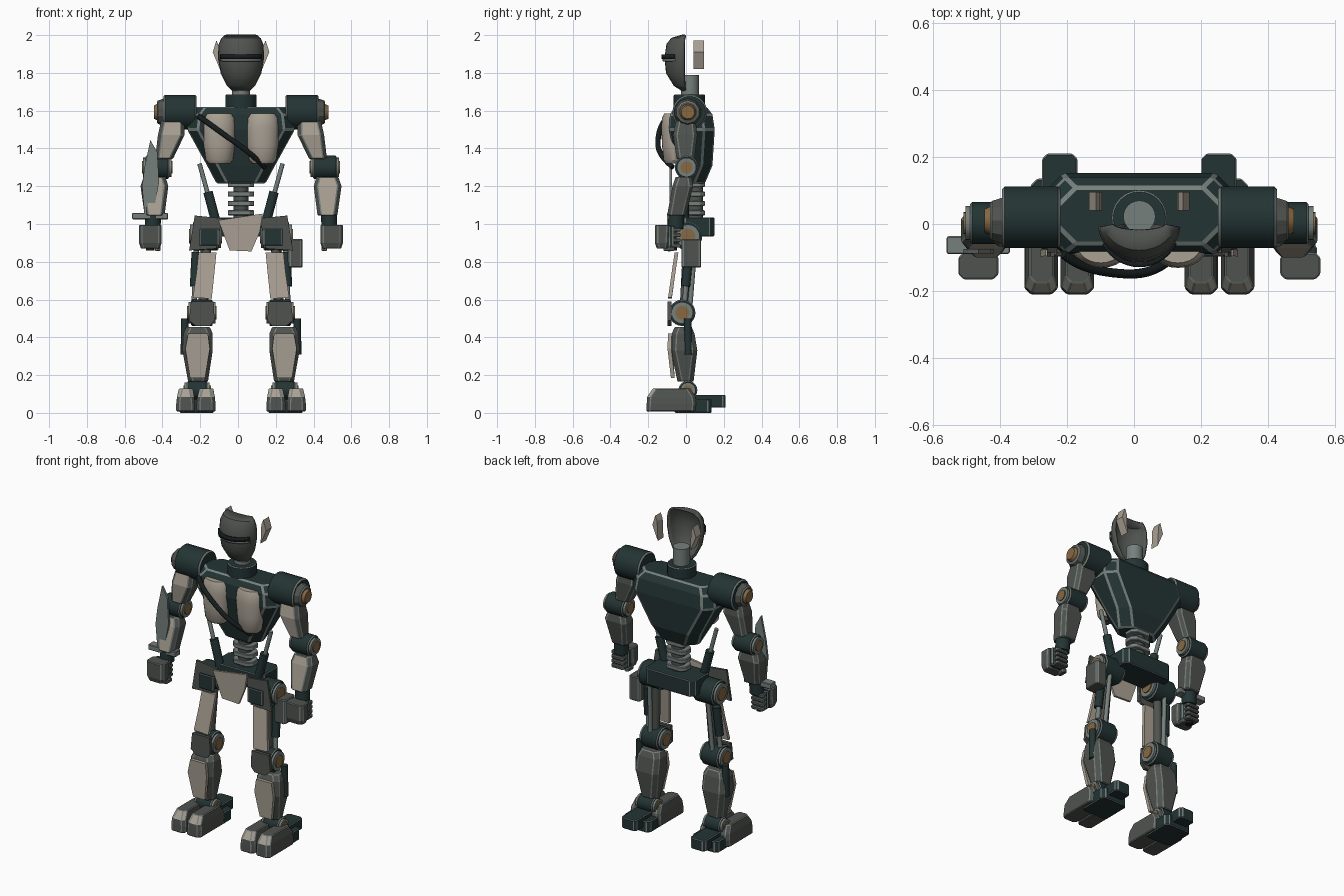
import bpy, bmesh, math
from mathutils import Vector, Matrix

if "Cube" in bpy.data.objects:
    bpy.data.objects.remove(bpy.data.objects["Cube"])

CX = 0.016  # body centre line (the knife widens one side)

def material(name, rgb):
    m = bpy.data.materials.new(name)
    m.diffuse_color = (*rgb, 1)
    m.use_nodes = True
    m.node_tree.nodes["Principled BSDF"].inputs["Base Color"].default_value = m.diffuse_color
    return m

DARK = material("dark teal", (0.017, 0.034, 0.034))
ARMOUR = material("grey green", (0.078, 0.086, 0.077))
TRIM = material("worn grey", (0.18, 0.215, 0.205))
BEIGE = material("beige", (0.40, 0.355, 0.295))
BRONZE = material("bronze", (0.24, 0.14, 0.055))
BLACK = material("black", (0.008, 0.012, 0.013))

def finish(name, bm, mats, bevel=0, angle=30, smooth=False):
    bmesh.ops.recalc_face_normals(bm, faces=bm.faces)
    me = bpy.data.meshes.new(name)
    bm.to_mesh(me)
    bm.free()
    for m in mats:
        me.materials.append(m)
    if smooth:
        me.polygons.foreach_set("use_smooth", [True] * len(me.polygons))
        me.set_sharp_from_angle(angle=math.radians(32))
    ob = bpy.data.objects.new(name, me)
    bpy.context.collection.objects.link(ob)
    if bevel:  # bevelled edges show the worn trim colour
        b = ob.modifiers.new("edges", 'BEVEL')
        b.width, b.segments, b.material = bevel, 1, 1
        b.limit_method, b.angle_limit = 'ANGLE', math.radians(angle)
    return ob

def loft(name, rows, mat, s=1, ch=0.015, bevel=0.004, paint=None):
    """Stacked rectangles with cut corners; row = z, x0, x1, y0, y1"""
    bm = bmesh.new()
    rings = []
    for z, x0, x1, y0, y1 in rows:
        pts = [(x0 + ch, y0), (x1 - ch, y0), (x1, y0 + ch), (x1, y1 - ch),
               (x1 - ch, y1), (x0 + ch, y1), (x0, y1 - ch), (x0, y0 + ch)]
        rings.append([bm.verts.new((CX + s * x, y, z)) for x, y in pts])
    for a, b in zip(rings, rings[1:]):
        for i in range(8):
            j = (i + 1) % 8
            bm.faces.new((a[i], a[j], b[j], b[i]))
    bm.faces.new(rings[0])
    bm.faces.new(rings[-1])
    bmesh.ops.recalc_face_normals(bm, faces=bm.faces)
    for f in bm.faces:
        if paint and paint(f.normal):
            f.material_index = 2
    return finish(name, bm, [mat, TRIM, BEIGE], bevel)

def box(name, x0, x1, y0, y1, z0, z1, mat, s=1, ch=0.01):
    return loft(name, [(z0, x0, x1, y0, y1), (z1, x0, x1, y0, y1)], mat, s, ch)

def cyl(name, a, b, r, mat, s=1, r2=None, trim=0, n=24):
    a, b = [Vector((CX + s * p[0], p[1], p[2])) for p in (a, b)]
    d = b - a
    M = Matrix.Translation((a + b) / 2) @ d.to_track_quat('Z', 'Y').to_matrix().to_4x4()
    bm = bmesh.new()
    bmesh.ops.create_cone(bm, cap_ends=True, segments=n, radius1=r,
                          radius2=r if r2 is None else r2, depth=d.length, matrix=M)
    return finish(name, bm, [mat, TRIM], trim, 60, True)

def plate(name, pts, mat, s=1, t=0.014):
    bm = bmesh.new()
    f = bm.faces.new([bm.verts.new((CX + s * x, y, z)) for x, y, z in pts])
    ext = bmesh.ops.extrude_face_region(bm, geom=[f])["geom"]
    bmesh.ops.translate(bm, vec=(0, t, 0), verts=[v for v in ext if isinstance(v, bmesh.types.BMVert)])
    return finish(name, bm, [mat, TRIM])

def joint(name, x0, x1, y, z, r, s):
    """Hinge drum with grey rings and bronze hubs at both ends"""
    w = 0.02
    cyl(name + "_drum", (x0 + w, y, z), (x1 - w, y, z), r, DARK, s, trim=0.006)
    cyl(name + "_rings", (x0 + 0.006, y, z), (x1 - 0.006, y, z), r * 0.82, TRIM, s)
    cyl(name + "_hubs", (x0, y, z), (x1, y, z), r * 0.52, BRONZE, s)

def shell(name, rows, span, mat, thick):
    """Curved open shell facing front; row = z, half width, depth"""
    bm = bmesh.new()
    n = 14
    grid = [[bm.verts.new((CX + rx * math.sin(a), -d * math.cos(a), z))
             for a in (math.radians(span * (2 * i / n - 1)) for i in range(n + 1))]
            for z, rx, d in rows]
    for p, q in zip(grid, grid[1:]):
        for i in range(n):
            bm.faces.new((p[i], p[i + 1], q[i + 1], q[i]))
    ob = finish(name, bm, [mat], smooth=True)
    m = ob.modifiers.new("thickness", 'SOLIDIFY')
    m.thickness, m.offset = thick, 0
    return ob

# Head and neck
shell("face_shell", [(1.71, .045, .02), (1.735, .07, .06), (1.80, .102, .10), (1.88, .117, .108),
                     (1.95, .113, .098), (1.98, .10, .075), (1.997, .08, .018)], 86, ARMOUR, 0.012)
shell("visor_slit", [(1.874, .119, .122), (1.897, .119, .122)], 62, BLACK, 0.014)
shell("visor_rim", [(1.862, .119, .117), (1.873, .119, .119)], 62, TRIM, 0.012)
cyl("neck", (0, .022, 1.6), (0, .022, 1.79), .048, TRIM)
cyl("collar", (0, .018, 1.6), (0, .018, 1.685), .083, DARK, trim=.005)

# Torso
loft("torso", [(1.215, -.13, .13, -.03, .10), (1.31, -.18, .18, -.055, .14),
               (1.50, -.285, .285, -.09, .152), (1.58, -.275, .275, -.085, .14),
               (1.62, -.245, .245, -.06, .11)], DARK, ch=.055, bevel=.008)
bpy.ops.object.select_all(action='DESELECT')
tube = bpy.data.curves.new("chest_hose", 'CURVE')
tube.dimensions, tube.bevel_depth, tube.bevel_resolution, tube.use_fill_caps = '3D', .014, 3, True
sp = tube.splines.new('NURBS')
path = [(-.225, -.09, 1.57), (-.18, -.13, 1.54), (-.06, -.155, 1.45), (.06, -.15, 1.37), (.125, -.07, 1.30)]
sp.points.add(len(path) - 1)
for p, (x, y, z) in zip(sp.points, path):
    p.co = (CX + x, y, z, 1)
sp.use_endpoint_u, sp.order_u = True, 4
tube.materials.append(BLACK)
bpy.context.collection.objects.link(bpy.data.objects.new("chest_hose", tube))

# Spine and pelvis
cyl("spine", (0, .05, 1.0), (0, .05, 1.24), .04, ARMOUR)
for i in range(4):
    z = 1.045 + i * .05
    box("vertebra", -.07, .07, 0, .10, z, z + .028, TRIM, ch=.025)
box("pelvis", -.17, .17, -.03, .15, .935, 1.035, DARK, ch=.025)
plate("groin_plate", [(-.12, -.10, 1.02), (.115, -.10, 1.055), (.10, -.10, .96),
                      (.055, -.095, .855), (-.06, -.095, .86)], BEIGE)
box("hip_pouch", .25, .325, -.025, .08, .77, .92, ARMOUR)

front = lambda n: n.y < -.8
for s in (-1, 1):
    # Ear fins
    plate("ear_fin", [(.13, .04, 1.972), (.15, .04, 1.91), (.112, .04, 1.82), (.117, .04, 1.94)], BEIGE, s, .055)

    # Chest lobe
    bm = bmesh.new()
    prof = [(1.32, .055), (1.34, .072), (1.42, .083), (1.51, .088), (1.56, .083), (1.585, .068)]
    rings = [[bm.verts.new((CX + s * .115 + r * math.cos(a), -.065 + .75 * r * math.sin(a), z))
              for a in (math.tau * i / 24 for i in range(24))] for z, r in prof]
    for p, q in zip(rings, rings[1:]):
        for i in range(24):
            bm.faces.new((p[i], p[i - 1], q[i - 1], q[i]))
    bm.faces.new(rings[0])
    bm.faces.new(rings[-1])
    finish("chest_lobe", bm, [BEIGE], smooth=True)

    # Waist piston
    cyl("waist_rod", (.22, -.01, 1.32), (.165, -.01, 1.12), .012, TRIM, s)
    cyl("waist_sleeve", (.175, -.01, 1.17), (.13, -.01, 1.0), .025, DARK, s)

    # Shoulder
    cyl("shoulder_drum", (.235, .02, 1.592), (.41, .02, 1.592), .092, DARK, s, trim=.008)
    cyl("shoulder_cap", (.40, .01, 1.592), (.445, .01, 1.592), .075, ARMOUR, s, r2=.06, trim=.005, n=10)
    cyl("shoulder_hub", (.44, .01, 1.592), (.462, .01, 1.592), .045, BRONZE, s, r2=.035)

    # Arm
    loft("upper_arm", [(1.345, .36, .455, -.05, .045), (1.47, .30, .44, -.068, .06),
                       (1.56, .30, .42, -.05, .05)], ARMOUR, s, .02, paint=front)
    joint("elbow", .362, .525, .003, 1.30, .062, s)
    loft("forearm", [(1.045, .405, .51, -.10, .0), (1.20, .385, .532, -.072, .038),
                     (1.25, .40, .515, -.055, .03)], ARMOUR, s, .02, paint=front)
    cyl("wrist", (.468, -.055, .975), (.465, -.05, 1.06), .042, DARK, s)

    # Hand with curled fingers
    loft("hand", [(.87, .43, .53, -.155, -.095), (.90, .42, .54, -.165, -.09),
                  (.995, .42, .54, -.165, -.085)], ARMOUR, s)
    box("palm", .43, .53, -.10, -.06, .88, .99, DARK, s)
    for i in range(4):
        box("finger", .44, .525, -.085, -.03, .875 + i * .028, .896 + i * .028, ARMOUR, s, .006)
    box("thumb", .425, .455, -.12, -.06, .857, .88, ARMOUR, s, .006)

    # Hip
    joint("hip", .10, .275, .01, .935, .076, s)
    plate("hip_skirt", [(.10, -.085, 1.03), (.245, -.085, 1.045), (.275, -.085, .86), (.13, -.085, .87)], ARMOUR, s)
    box("hip_block", .115, .22, -.098, -.08, .885, .975, DARK, s, .005)

    # Thigh plate and pistons
    plate("thigh_plate", [(.13, -.06, .85), (.225, -.06, .85), (.235, -.075, .75), (.255, -.095, .61),
                          (.155, -.095, .605), (.14, -.075, .75)], BEIGE, s, .02)
    cyl("thigh_bone", (.18, .01, .93), (.2, -.01, .54), .024, ARMOUR, s)
    cyl("thigh_rod", (.235, .02, .92), (.25, -.01, .54), .014, TRIM, s)
    cyl("thigh_sleeve", (.238, .016, .85), (.247, -.002, .67), .024, DARK, s)
    cyl("thigh_rear_rod", (.20, .05, .92), (.215, .02, .55), .013, TRIM, s)

    # Knee
    joint("knee", .13, .285, -.02, .53, .07, s)
    plate("knee_plate", [(.145, -.097, .59), (.265, -.097, .59), (.275, -.097, .49),
                         (.24, -.097, .46), (.165, -.097, .46), (.14, -.097, .49)], ARMOUR, s, .02)

    # Shin
    loft("shin", [(.165, .175, .28, -.045, .04), (.33, .15, .31, -.08, .06),
                  (.42, .15, .305, -.075, .045), (.455, .165, .29, -.06, .03)], ARMOUR, s, .025)
    plate("shin_plate", [(.175, -.095, .42), (.28, -.095, .42), (.295, -.098, .34),
                         (.27, -.08, .185), (.19, -.08, .185), (.165, -.098, .34)], BEIGE, s, .02)
    cyl("shin_piston", (.297, .01, .50), (.30, .012, .31), .02, DARK, s)

    # Foot
    joint("ankle", .16, .305, .01, .12, .05, s)
    for x in (.135, .243):
        loft("toe", [(.008, x, x + .1, -.21, .05), (.05, x, x + .1, -.208, .055),
                     (.085, x + .004, x + .096, -.205, .05), (.13, x + .012, x + .085, -.175, .02)],
             ARMOUR, s, .018, paint=lambda n: n.y < -.5 and n.z > .25)
    box("sole", .145, .325, -.06, .135, 0, .07, DARK, s, .02)
    box("heel", .185, .29, .03, .21, .028, .095, DARK, s, .015)

# Knife held point up
box("knife_guard", -.576, -.386, -.09, -.036, 1.025, 1.058, TRIM, ch=.005)
plate("knife_blade", [(x - .016, -.088, z) for x, z in
                      [(-.45, 1.05), (-.495, 1.05), (-.508, 1.2), (-.495, 1.30), (-.464, 1.445),
                       (-.427, 1.38), (-.418, 1.22)]], TRIM, t=.014)
cyl("knife_handle", (-.48, -.07, .86), (-.48, -.065, 1.03), .022, BLACK)
